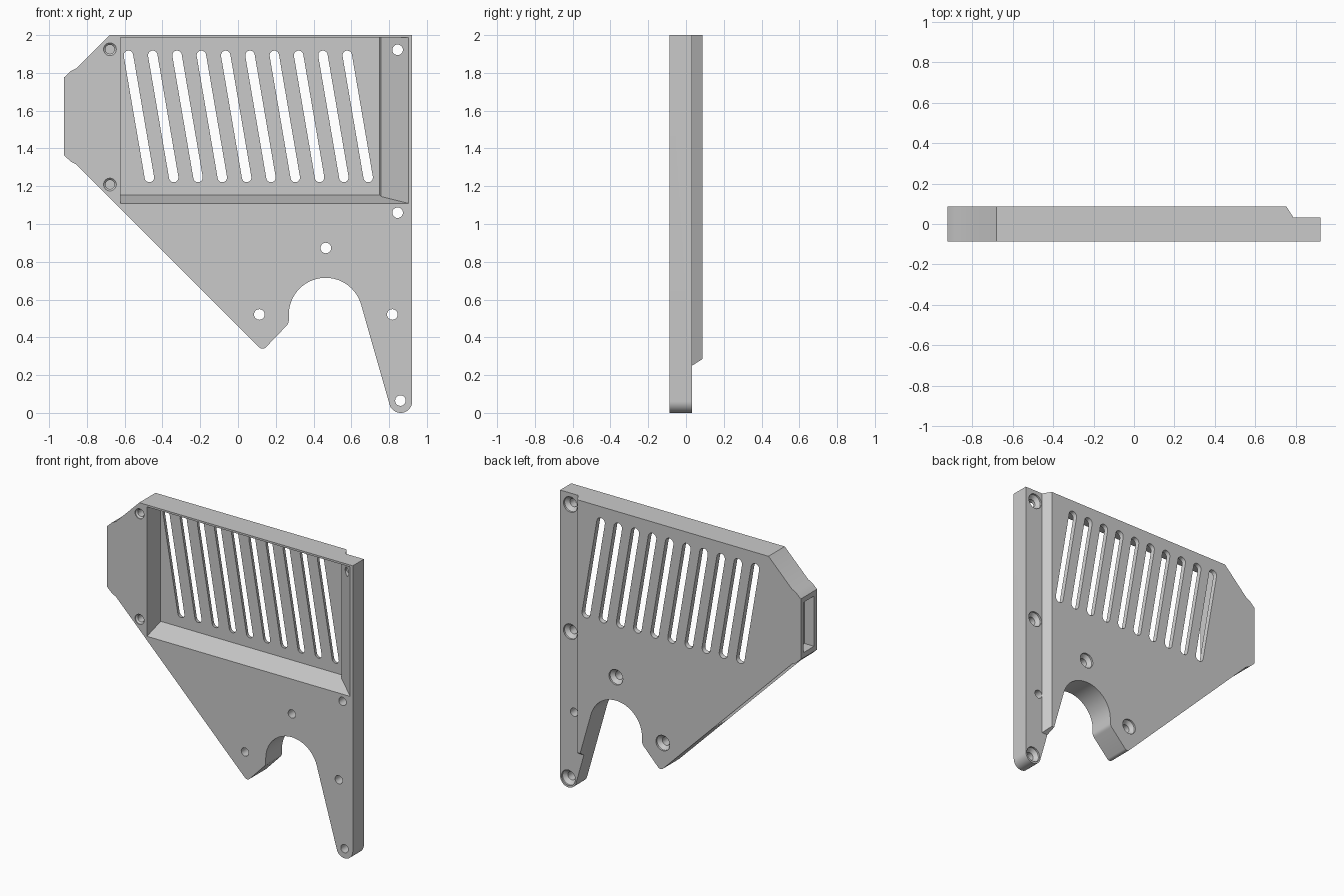
import bpy, bmesh, math
from mathutils import Vector

cube = bpy.data.objects.get("Cube")
if cube:
    bpy.data.objects.remove(cube, do_unlink=True)

FRONT, BACK, STRIP_BACK = -0.087, 0.087, 0.032

grey = bpy.data.materials.new("light_grey")
grey.use_nodes = True
colour = (0.59, 0.59, 0.59, 1)
grey.diffuse_color = colour
grey.node_tree.nodes["Principled BSDF"].inputs["Base Color"].default_value = colour


def loft(name, rings):
    """Closed solid through rings of points with equal counts."""
    bm = bmesh.new()
    loops = [[bm.verts.new(p) for p in ring] for ring in rings]
    n = len(loops[0])
    for a, b in zip(loops, loops[1:]):
        for i in range(n):
            j = (i + 1) % n
            bm.faces.new((a[i], a[j], b[j], b[i]))
    bm.faces.new(loops[0])
    bm.faces.new(loops[-1])
    bmesh.ops.recalc_face_normals(bm, faces=bm.faces[:])
    mesh = bpy.data.meshes.new(name)
    bm.to_mesh(mesh)
    bm.free()
    mesh.materials.append(grey)
    obj = bpy.data.objects.new(name, mesh)
    bpy.context.collection.objects.link(obj)
    return obj


def arc(cx, cz, r, start, end, steps):
    angles = [math.radians(start + (end - start) * i / steps) for i in range(steps + 1)]
    return [(cx + r * math.cos(a), cz + r * math.sin(a)) for a in angles]


def cut(cutter):
    cutter.hide_render = True
    bpy.context.view_layer.objects.active = plate
    mod = plate.modifiers.new("cut", "BOOLEAN")
    mod.operation = "DIFFERENCE"
    mod.solver = "EXACT"
    mod.object = cutter
    bpy.ops.object.modifier_apply(modifier=mod.name)
    bpy.data.objects.remove(cutter, do_unlink=True)


def round_cut(x, z, profile):
    """Round hole along y from (y, radius) pairs."""
    cut(loft("hole_cutter", [[(px, y, pz) for px, pz in arc(x, z, r, 0, 345, 23)]
                             for y, r in profile]))


# Plate outline, counter-clockwise from the top right corner
outline = [(0.922, 2.0), (-0.68, 2.0), (-0.855, 1.825), (-0.885, 1.81), (-0.922, 1.775),
           (-0.922, 1.365), (-0.885, 1.33), (-0.855, 1.315)]
outline += arc(0.13, 0.365, 0.025, 225, 315, 6)                 # pointed foot
outline += arc(0.229, 0.49, 0.04, -45, 0, 5)
outline += arc(0.464, 0.52, 0.195, 180, 16, 40)                 # arched cut-out
outline += arc(0.861, 0.061, 0.061, 196, 360, 20)               # rounded leg end
plate = loft("vent_plate", [[(x, y, z) for x, z in outline] for y in (FRONT, BACK)])

# Thin mounting strip along the left side, chamfered step on the back
step = [(0.739, 0.109), (0.788, STRIP_BACK), (1.0, STRIP_BACK), (1.0, 0.109)]
cut(loft("step_cutter", [[(x, y, z) for x, y in step] for z in (-0.1, 2.1)]))

# Thin lower leg, with a chamfered end to the thick part
leg = [(STRIP_BACK, -0.1), (STRIP_BACK, 0.25), (BACK, 0.285), (0.12, 0.306), (0.12, -0.1)]
cut(loft("leg_cutter", [[(x, y, z) for y, z in leg] for x in (0.6, 1.1)]))

# Front pocket with sloped bottom and sloped side
pocket = [(-0.622, -0.1), (0.919, -0.1), (0.757, 0.03), (0.75, 0.06), (-0.622, 0.06)]
cut(loft("pocket_cutter", [[(x, y, 1.105 + 0.31 * (y + 0.1)) for x, y in pocket],
                           [(x, y, 1.987) for x, y in pocket]]))

# Slanted vent slots, slightly flared towards the back
top, bottom = Vector((-0.58, 1.893)), Vector((-0.469, 1.246))
tilt = math.degrees(math.atan2(top.y - bottom.y, top.x - bottom.x))
for i in range(10):
    dx = i * 0.1287
    rings = []
    for y, r in ((0.0, 0.025), (0.06, 0.025), (0.1, 0.033)):
        slot = arc(top.x + dx, top.y, r, tilt - 90, tilt + 90, 10)
        slot += arc(bottom.x + dx, bottom.y, r, tilt + 90, tilt + 270, 10)
        rings.append([(x, y, z) for x, z in slot])
    cut(loft("slot_cutter", rings))

# Screw holes, countersunk on the back
for x, z, back in [(0.845, 1.922, STRIP_BACK), (0.845, 1.06, STRIP_BACK),
                   (0.86, 0.065, STRIP_BACK), (0.465, 0.873, BACK), (0.113, 0.521, BACK)]:
    round_cut(x, z, [(-0.2, 0.028), (back - 0.035, 0.028), (back - 0.012, 0.052),
                     (back + 0.02, 0.052)])
round_cut(0.817, 0.521, [(-0.2, 0.028), (0.2, 0.028)])

# Blind holes with chamfered rims on the front
for z in (1.925, 1.209):
    round_cut(-0.678, z, [(-0.1, 0.034), (FRONT + 0.005, 0.034), (FRONT + 0.015, 0.024),
                          (0.02, 0.024)])

# Rectangular socket in the end face
socket = [(-0.055, 1.4), (0.06, 1.4), (0.06, 1.74), (-0.055, 1.74)]
cut(loft("socket_cutter", [[(x, y, z) for y, z in socket] for x in (-1.0, -0.85)]))

bpy.ops.object.select_all(action="DESELECT")
plate.select_set(True)
bpy.context.view_layer.objects.active = plate
bpy.ops.object.shade_smooth_by_angle(angle=math.radians(25))
